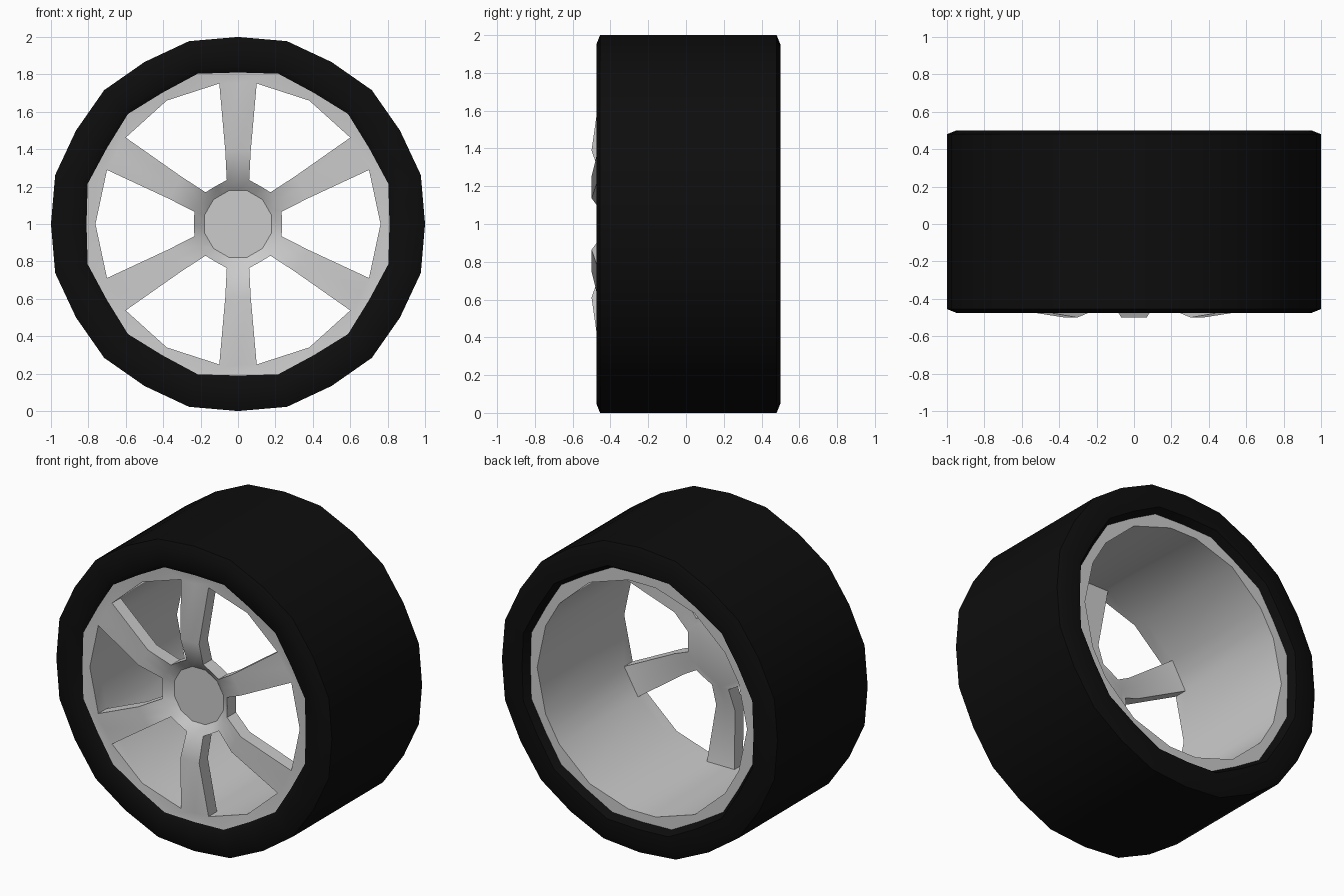
import bpy, bmesh
from math import sin, cos, radians, hypot, atan2, degrees

if "Cube" in bpy.data.objects:
    bpy.data.objects.remove(bpy.data.objects["Cube"])

N = 24  # four points per 60 degree sector: spoke centre, spoke edge, window middle, spoke edge


def ring(bm, y, r_even, r_odd, a_odd=15.0):
    """24 points round the axle; odd points may slide in angle towards the spokes."""
    pts = []
    for i in range(N):
        base, k = 60 * (i // 4), i % 4
        a = base + (0, a_odd, 30, 60 - a_odd)[k]
        if isinstance(r_even, tuple):
            r = r_even[0] if k == 0 else r_even[1] if k == 2 else r_odd
        else:
            r = r_odd if k % 2 else r_even
        pts.append(bm.verts.new((r * sin(radians(a)), y, 1 + r * cos(radians(a)))))
    return pts


def band(bm, a, b, keep=lambda k: True):
    for i in range(N):
        if keep(i % 4):
            j = (i + 1) % N
            bm.faces.new((a[i], a[j], b[j], b[i]))


def finish(bm, name, angle, colour=None):
    loose = [v for v in bm.verts if not v.link_faces]
    bmesh.ops.delete(bm, geom=loose, context='VERTS')
    bmesh.ops.recalc_face_normals(bm, faces=bm.faces)
    me = bpy.data.meshes.new(name)
    bm.to_mesh(me)
    bm.free()
    ob = bpy.data.objects.new(name, me)
    bpy.context.collection.objects.link(ob)
    if colour:
        mat = bpy.data.materials.new(name + "_colour")
        mat.diffuse_color = colour
        mat.use_nodes = True
        mat.node_tree.nodes["Principled BSDF"].inputs["Base Color"].default_value = mat.diffuse_color
        me.materials.append(mat)
    bpy.ops.object.select_all(action='DESELECT')
    ob.select_set(True)
    bpy.context.view_layer.objects.active = ob
    bpy.ops.object.shade_smooth_by_angle(angle=radians(angle))
    return ob


# Tyre: profile of (y, radius at even points, radius at odd points)
bm = bmesh.new()
profile = [(-.455, .81, .832), (-.475, .84, .86), (-.475, .95, .965), (-.455, 1.0, 1.012),
           (.48, 1.0, 1.012), (.50, .95, .965), (.50, .84, .86), (.455, .81, .832)]
loops = [ring(bm, *p) for p in profile]
for a, b in zip(loops, loops[1:]):
    band(bm, a, b)
finish(bm, "tyre", 40, (.004, .004, .004, 1))


# Wheel: recessed hub cap, six bent spokes, rim lip and barrel in one mesh
def spoke_ring(bm, y, depth, half_width, mid):
    """Ring whose odd points sit at the edges of straight spokes."""
    return ring(bm, y, (depth, mid), hypot(depth, half_width),
                degrees(atan2(half_width, depth)))


bm = bmesh.new()
spoke = lambda k: k in (0, 3)
window = lambda k: k in (1, 2)
cap = ring(bm, -.405, .185 * cos(radians(15)), .185)
hub_f = spoke_ring(bm, -.447, .235, .06, .235)
peak_f = spoke_ring(bm, -.50, .39, .068, .39)
rim_f = spoke_ring(bm, -.448, .751, .10, .762)
lip_f = ring(bm, -.455, .81, .832)
hub_b = spoke_ring(bm, -.355, .235, .06, .235)
peak_b = spoke_ring(bm, -.41, .39, .068, .39)
rim_b = spoke_ring(bm, -.36, .751, .10, .762)
barrel = spoke_ring(bm, .455, .751, .10, .762)
lip_b = ring(bm, .455, .81, .832)

bm.faces.new(cap)
band(bm, cap, hub_f)
bm.faces.new(hub_b)
band(bm, hub_f, hub_b, window)
for a, b in ((hub_f, peak_f), (peak_f, rim_f), (hub_b, peak_b), (peak_b, rim_b)):
    band(bm, a, b, spoke)
# spoke side walls
for i in range(1, N, 2):
    for fa, fb, ba, bb in ((hub_f, peak_f, hub_b, peak_b), (peak_f, rim_f, peak_b, rim_b)):
        bm.faces.new((fa[i], fb[i], bb[i], ba[i]))
band(bm, rim_f, lip_f)
band(bm, rim_f, rim_b, window)
band(bm, rim_b, barrel)
band(bm, barrel, lip_b)
finish(bm, "wheel_rim", 35)
